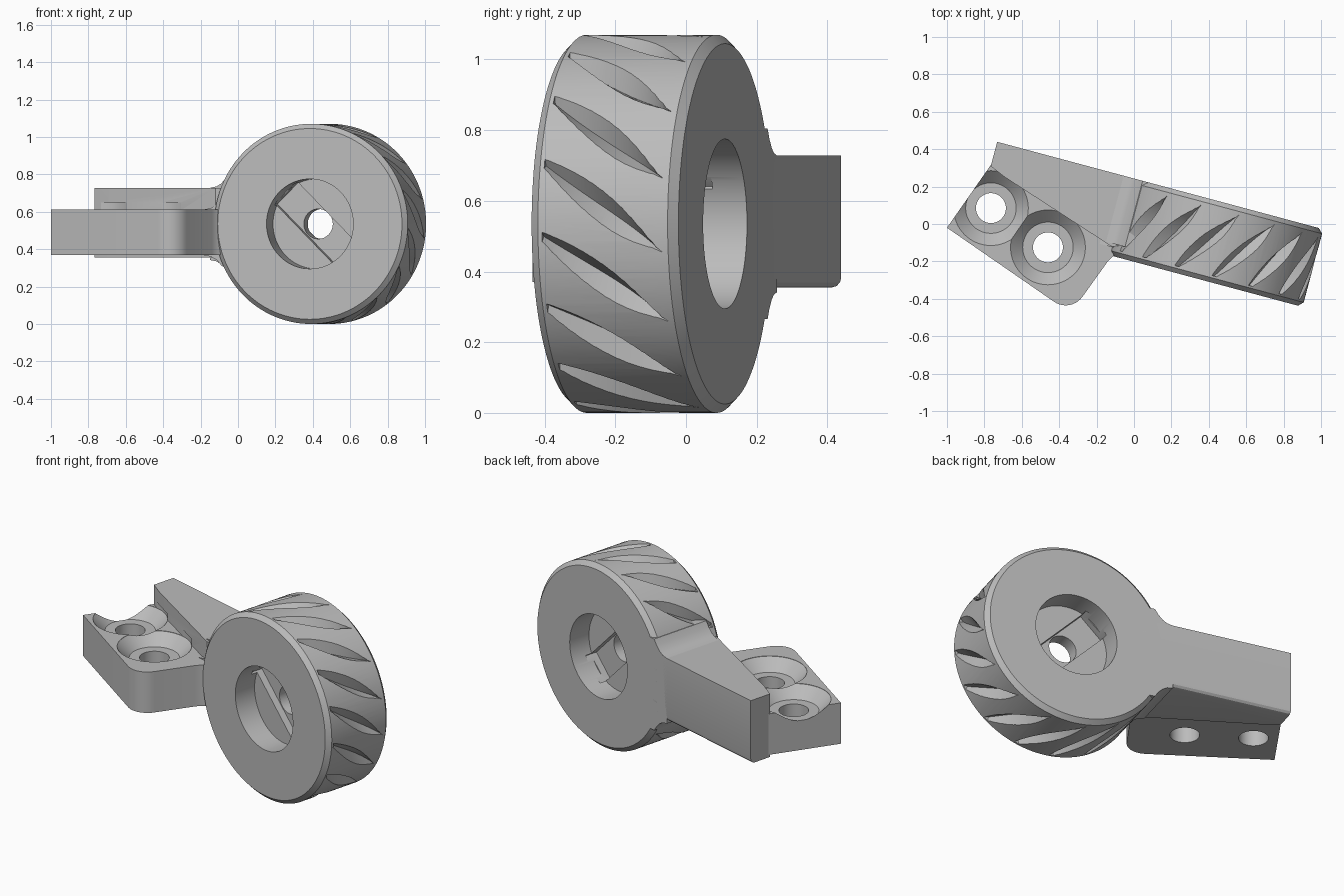
import bpy, bmesh, math
from mathutils import Vector, Matrix

cube = bpy.data.objects.get("Cube")
if cube:
    bpy.data.objects.remove(cube, do_unlink=True)

TILT = Matrix.Rotation(math.radians(-15), 4, 'Z')   # wheel frame to world
HUB = Vector((0.45, 0, 0.535))                      # wheel centre in wheel frame
R = 0.535
BACK = 0.235

grey = bpy.data.materials.new("grey_plastic")
grey.use_nodes = True
COLOR = (0.5, 0.5, 0.5, 1)
grey.diffuse_color = COLOR
grey.node_tree.nodes["Principled BSDF"].inputs["Base Color"].default_value = COLOR


def finish(bm, name, matrix=None):
    bmesh.ops.recalc_face_normals(bm, faces=bm.faces)
    if matrix:
        bm.transform(matrix)
    mesh = bpy.data.meshes.new(name)
    bm.to_mesh(mesh)
    bm.free()
    mesh.materials.append(grey)
    ob = bpy.data.objects.new(name, mesh)
    bpy.context.collection.objects.link(ob)
    return ob


def loft(bm, rings):
    """Closed skin through equally long rings, capped at both ends."""
    rows = [[bm.verts.new(p) for p in ring] for ring in rings]
    n = len(rows[0])
    for a, b in zip(rows, rows[1:]):
        for i in range(n):
            bm.faces.new((a[i], a[(i + 1) % n], b[(i + 1) % n], b[i]))
    bm.faces.new(rows[0])
    bm.faces.new(rows[-1])


def revolve(profile, centre, axis, steps):
    """Turn a closed (radius, height) profile round the y or z axis."""
    bm = bmesh.new()
    rows = []
    for k in range(steps):
        a = math.tau * k / steps
        c, s = math.cos(a), math.sin(a)
        rows.append([bm.verts.new(Vector((r * c, h, r * s) if axis == 'Y' else (r * c, r * s, h)) + centre)
                     for r, h in profile])
    n = len(profile)
    for k in range(steps):
        a, b = rows[k], rows[(k + 1) % steps]
        for i in range(n):
            j = (i + 1) % n
            bm.faces.new((a[i], a[j], b[j], b[i]))
    return bm


def cut(ob, cutter, keep=False):
    mod = ob.modifiers.new("cut", 'BOOLEAN')
    mod.operation = 'DIFFERENCE'
    mod.solver = 'EXACT'
    mod.object = cutter
    bpy.context.view_layer.objects.active = ob
    bpy.ops.object.modifier_apply(modifier=mod.name)
    if not keep:
        bpy.data.objects.remove(cutter, do_unlink=True)


def smooth(ob):
    bpy.ops.object.select_all(action='DESELECT')
    ob.select_set(True)
    bpy.context.view_layer.objects.active = ob
    bpy.ops.object.shade_smooth_by_angle(angle=math.radians(25))


# Wheel with chamfered rims, recessed faces and a central web
web_front, web_back = -0.06, 0.10
profile = [(0.08, web_front), (0.24, web_front), (0.24, -0.195), (0.51, -0.195), (R, -0.17),
           (R, 0.21), (0.51, BACK), (0.24, BACK), (0.24, web_back), (0.08, web_back)]
wheel = finish(revolve(profile, HUB, 'Y', 128), "wheel", TILT)

# Diagonal slots in both sides of the web
bm = bmesh.new()
for side in (web_front, web_back):
    m = (Matrix.Translation(HUB + Vector((0, side, 0))) @ Matrix.Rotation(math.radians(45), 4, 'Y')
         @ Matrix.Diagonal((0.47, 0.08, 0.17, 1)))
    bmesh.ops.create_cube(bm, size=1, matrix=m)
cut(wheel, finish(bm, "slot_cutter", TILT))

# Slanted tapering tread grooves, left out where the arm joins
bm = bmesh.new()
for k in range(-3, 10):
    mid = math.radians(17.5 + 22.5 * k)
    rings = []
    for i in range(13):
        t = i / 6 - 1
        size = 1 - 0.6 * t * t if t < 0 else max(0.04, 1 - t * t)
        a = mid + math.radians(13.5) * t
        w = 0.12 * size
        rings.append([HUB + Vector((r * math.sin(b), 0.017 + 0.175 * t, r * math.cos(b)))
                      for r, b in ((R + 0.02, a - w), (R + 0.02, a + w), (R - 0.05 * size, a))])
    loft(bm, rings)
cut(wheel, finish(bm, "tread_cutter", TILT))


def to_world(u, v):
    p = TILT @ Vector((u, v, 0))
    return p.x, p.y


def slab(plan, low, high):
    bm = bmesh.new()
    loft(bm, [[(x, y, z) for x, y in plan] for z in (low, high)])
    return bm


# Arm: wedge plate flush with the back of the wheel, lower back edge chamfered
plan = [to_world(-0.82, BACK), to_world(-0.82, 0.10), (-0.69, 0.25), (-0.12, -0.12),
        to_world(0.06, -0.1), to_world(0.06, BACK)]
bm = slab(plan, 0.355, 0.728)
ends = [Vector((*plan[0], 0.355)), Vector((*plan[-1], 0.355))]
edges = [e for e in bm.edges if all(min((v.co - p).length for p in ends) < 1e-4 for v in e.verts)]
bmesh.ops.bevel(bm, geom=edges, offset=0.028, segments=3, affect='EDGES', profile=0.5)
arm = finish(bm, "arm_plate")

# Blend between arm and wheel
half = [(-0.12, 0.193), (-0.085, 0.2), (-0.06, 0.215), (-0.035, 0.24), (-0.015, 0.27), (0.1, 0.27)]
outline = half + [(u, -h) for u, h in reversed(half)]
bm = bmesh.new()
loft(bm, [[(u, v, HUB.z + h) for u, h in outline] for v in (-0.13, BACK)])
blend = finish(bm, "arm_blend", TILT)

# Mounting bracket with one rounded corner
corner = [(-0.365 + 0.11 * math.cos(math.radians(a)), -0.325 + 0.11 * math.sin(math.radians(a)))
          for a in range(-124, -33, 9)]
plan = [(-1, -0.02)] + corner + [(-0.14, -0.2), (-0.11, -0.17), (-0.06, -0.15), (0.03, -0.1),
                                 (-0.1, 0.1), to_world(-0.82, 0.11)]
bracket = finish(slab(plan, 0.37, 0.612), "mounting_bracket")

# Flare where the bracket meets the wheel
bm = bmesh.new()
rings = []
for u, h in ((-0.16, 0.12), (-0.11, 0.13), (-0.075, 0.15), (-0.05, 0.18), (0.02, 0.2)):
    z0 = HUB.z - 0.045
    rings.append([(u, -0.15, z0 - h), (u, 0.1, z0 - h), (u, 0.1, z0 + h), (u, -0.15, z0 + h)])
loft(bm, rings)
flare = finish(bm, "bracket_flare", TILT)

# Two countersunk screw holes
for x, y in ((-0.765, 0.085), (-0.46, -0.125)):
    shape = [(0, 0.3), (0.08, 0.3), (0.08, 0.545), (0.135, 0.545), (0.2, 0.61), (0.2, 0.65), (0, 0.65)]
    bm = revolve(shape, Vector((x, y, 0)), 'Z', 64)
    bmesh.ops.remove_doubles(bm, verts=bm.verts, dist=1e-5)
    bmesh.ops.dissolve_degenerate(bm, edges=bm.edges, dist=1e-5)
    cutter = finish(bm, "screw_cutter")
    cut(arm, cutter, keep=True)
    cut(bracket, cutter)

for ob in (wheel, arm, blend, bracket, flare):
    smooth(ob)
